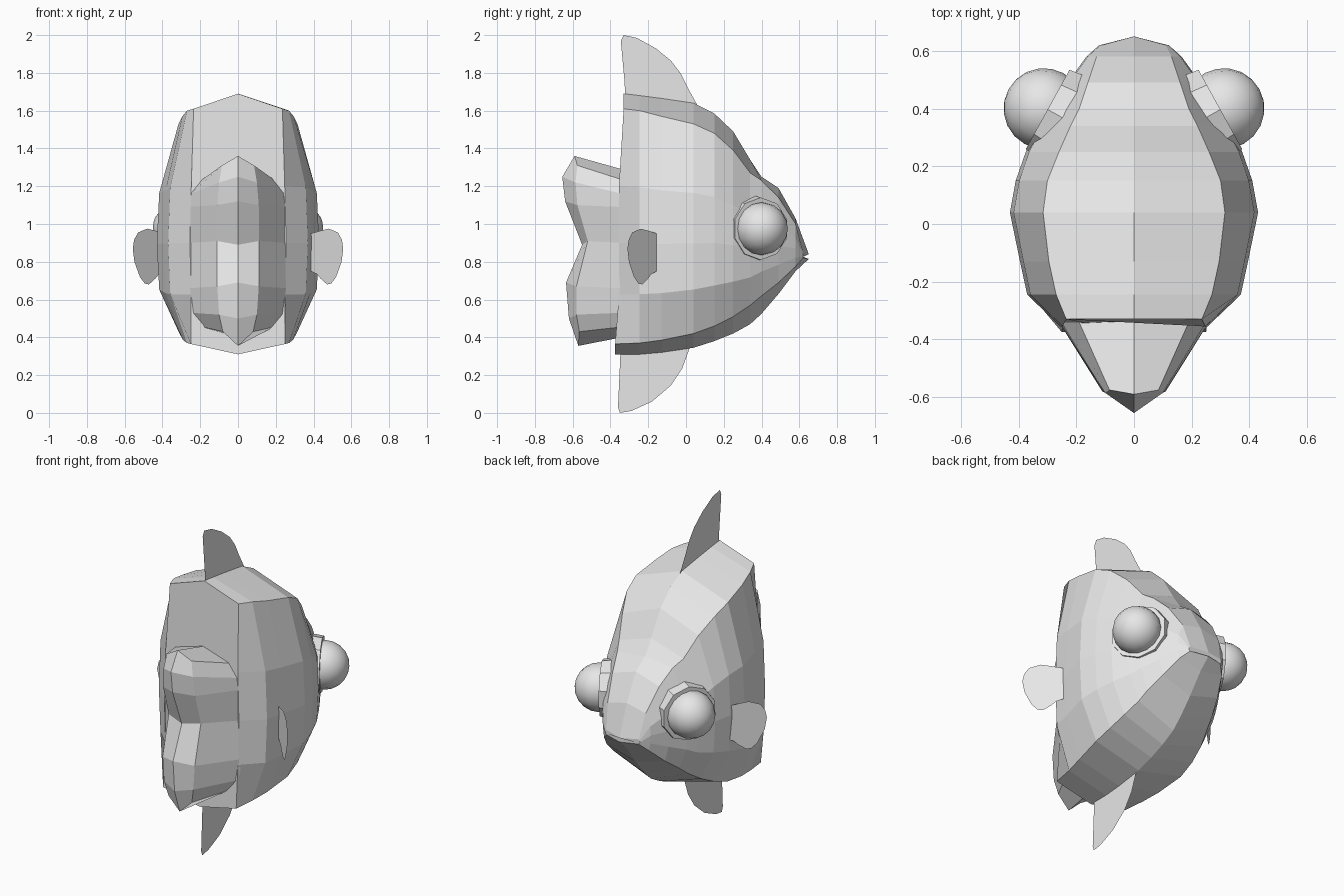
import bpy, math
from mathutils import Vector

if "Cube" in bpy.data.objects:
    bpy.data.objects.remove(bpy.data.objects["Cube"])

grey = bpy.data.materials.new("light_grey")
grey.diffuse_color = (0.8, 0.8, 0.8, 1)
grey.use_nodes = True
grey.node_tree.nodes["Principled BSDF"].inputs["Base Color"].default_value = grey.diffuse_color


def make(name, verts, faces):
    me = bpy.data.meshes.new(name)
    me.from_pydata(verts, [], faces)
    me.validate()
    me.materials.append(grey)
    ob = bpy.data.objects.new(name, me)
    bpy.context.collection.objects.link(ob)
    # consistent outward normals
    import bmesh
    bm = bmesh.new()
    bm.from_mesh(me)
    bmesh.ops.remove_doubles(bm, verts=bm.verts, dist=0.0005)
    bmesh.ops.recalc_face_normals(bm, faces=bm.faces)
    bm.to_mesh(me)
    bm.free()
    return ob


# Body: faceted loft along y
# y, top z, top edge z, top edge x, side x, bottom edge z, bottom edge x, bottom z
stations = [
    (-0.355, 1.69, 1.61, .235, .255, .365, .25, .31),
    (-0.245, 1.68, 1.60, .27, .37, .37, .27, .31),
    (-0.13, 1.665, 1.57, .295, .395, .385, .29, .32),
    (0.04, 1.64, 1.53, .315, .43, .42, .31, .345),
    (0.15, 1.585, 1.48, .30, .41, .46, .30, .38),
    (0.25, 1.49, 1.39, .26, .375, .51, .28, .42),
    (0.34, 1.34, 1.27, .22, .325, .57, .25, .47),
    (0.40, 1.25, 1.23, .19, .29, .62, .235, .525),
    (0.49, 1.19, 1.14, .16, .23, .69, .20, .63),
    (0.58, 1.03, 1.00, .13, .165, .775, .155, .75),
    (0.65, .84, .85, .11, .12, .82, .11, .815),
]
verts = []
for i, (y, zt, zte, xte, w, zbe, xbe, zb) in enumerate(stations):
    def lerp(f):
        return zte + (zbe - zte) * f
    half = [(xte, zte), (w * .97, lerp(.33)), (w, lerp(.57)),
            (w * .97, lerp(.79)), (xbe, zbe)]
    ring = [(0, zt)] + half + [(0, zb)] + [(-x, z) for x, z in reversed(half)]
    for x, z in ring:
        yy = y
        if i == 0:      # rear wall leans
            yy = -0.375 if z < .4 else (-0.33 if z > 1.55 else -0.355)
        elif i == len(stations) - 1 and x != 0:
            yy = 0.62   # mouth corners sit back
        verts.append((x, yy, z))
n = 12
faces = [[i * n + j, i * n + (j + 1) % n, (i + 1) * n + (j + 1) % n, (i + 1) * n + j]
         for i in range(len(stations) - 1) for j in range(n)]
faces.append(list(range(n)))
faces.append([(len(stations) - 1) * n + j for j in range(n)])
make("body", verts, faces)

# Tail: wedge with a notched rear edge
# ridge z, ridge y, edge z, edge y, edge x, root z, root x
levels = [
    (1.36, -.59, 1.31, -.575, .085, 1.235, .19),
    (1.25, -.655, 1.22, -.585, .10, 1.16, .25),
    (1.12, -.64, 1.10, -.575, .11, 1.09, .26),
    (.89, -.55, .91, -.52, .11, .90, .26),
    (.69, -.635, .67, -.58, .11, .66, .26),
    (.50, -.62, .52, -.58, .10, .53, .25),
    (.355, -.57, .43, -.565, .08, .455, .19),
]
verts, faces = [], []
for rz, ry, ez, ey, ex, oz, ox in levels:
    verts += [(ox, -.34, oz), (ex, ey, ez), (0, ry, rz), (-ex, ey, ez), (-ox, -.34, oz)]
for i in range(len(levels) - 1):
    for j in range(4):
        a = i * 5 + j
        faces.append([a, a + 1, a + 6, a + 5])
for row, z in ((0, 1.29), (len(levels) - 1, .40)):
    c = len(verts)
    verts.append((0, -.34, z))
    a = row * 5
    faces += [[a, a + 1, a + 2, c], [c, a + 2, a + 3, a + 4]]
make("tail", verts, faces)

# Top and bottom fins: flat sheets on the centre plane
top_fin = [(-.32, 1.60), (-.325, 1.75), (-.345, 1.97), (-.33, 2.0), (-.26, 1.985),
           (-.16, 1.93), (-.08, 1.865), (-.03, 1.80), (.01, 1.72), (.06, 1.63), (.15, 1.5)]
bottom_fin = [(-.345, .38), (-.35, .25), (-.36, .03), (-.35, 0), (-.29, .01),
              (-.18, .06), (-.08, .145), (-.02, .235), (.02, .345), (.04, .42)]
for name, pts in (("top_fin", top_fin), ("bottom_fin", bottom_fin)):
    make(name, [(0, y, z) for y, z in pts], [list(range(len(pts)))])

# Side fins: flat paddles swept backwards, the two set at different stations
paddle = [(0, .95), (.3, .965), (.55, .975), (.84, .955), (.96, .915), (1, .87),
          (.95, .80), (.78, .72), (.63, .685), (.5, .68), (.3, .71), (.18, .735), (0, .75)]
for name, side, y0 in (("right_fin", 1, -.155), ("left_fin", -1, .16)):
    make(name, [(side * (.387 + .17 * s), y0 - .155 * s, z) for s, z in paddle],
         [list(range(len(paddle)))])

# Eyes: ten-sided socket rings with smooth eyeballs
for name, side in (("right", 1), ("left", -1)):
    axis = Vector((side * .87, .48, 0)).normalized()
    rot = axis.to_track_quat('Z', 'Y').to_euler()
    bpy.ops.mesh.primitive_cone_add(vertices=10, radius1=.178, radius2=.165, depth=.09,
                                    location=(side * .26, .375, .975), rotation=rot)
    ob = bpy.context.object
    ob.name = name + "_eye_socket"
    ob.data.materials.append(grey)
    bpy.ops.mesh.primitive_uv_sphere_add(segments=16, ring_count=10, radius=.14,
                                         location=(side * .312, .4, .975), rotation=rot)
    ob = bpy.context.object
    ob.name = name + "_eyeball"
    ob.data.materials.append(grey)
    bpy.ops.object.shade_smooth()
